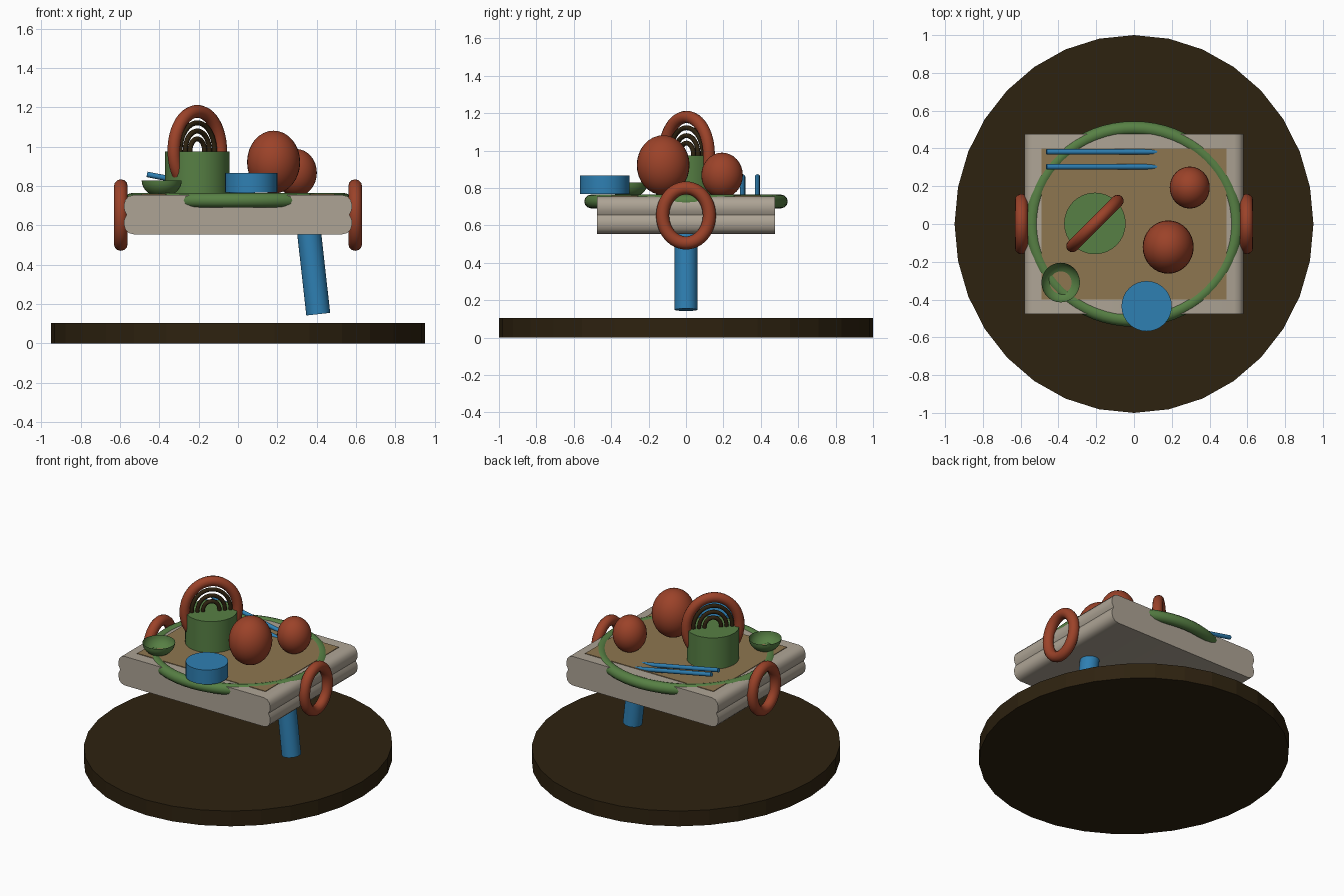
import bpy, bmesh, math
from mathutils import Matrix, Vector

if "Cube" in bpy.data.objects:
    bpy.data.objects.remove(bpy.data.objects["Cube"])


def mat(name, rgb):
    m = bpy.data.materials.new(name)
    m.diffuse_color = (*rgb, 1)
    m.use_nodes = True
    m.node_tree.nodes["Principled BSDF"].inputs["Base Color"].default_value = m.diffuse_color
    return m


DARK = mat("dark brown", (0.027, 0.016, 0.005))
CREAM = mat("warm grey", (0.42, 0.37, 0.30))
TAN = mat("tan", (0.27, 0.18, 0.08))
GREEN = mat("green", (0.095, 0.215, 0.058))
RED = mat("rust red", (0.33, 0.055, 0.022))
BLUE = mat("blue", (0.028, 0.215, 0.45))


def finish(name, material, smooth=True):
    o = bpy.context.object
    o.name = name
    o.data.materials.append(material)
    if smooth:
        bpy.ops.object.shade_smooth_by_angle(angle=math.radians(35))
    return o


def rod(name, material, a, b, r, sides=32):
    a, b = Vector(a), Vector(b)
    d = b - a
    bpy.ops.mesh.primitive_cylinder_add(vertices=sides, radius=r, depth=d.length, location=(a + b) / 2,
                                        rotation=d.to_track_quat('Z', 'Y').to_euler())
    return finish(name, material)


def ball(name, material, loc, size):
    bpy.ops.mesh.primitive_uv_sphere_add(segments=32, ring_count=16, radius=1, location=loc)
    bpy.context.object.scale = size
    return finish(name, material)


def mesh_object(name, bm, material, smooth=True):
    bmesh.ops.recalc_face_normals(bm, faces=bm.faces)
    me = bpy.data.meshes.new(name)
    bm.to_mesh(me)
    bm.free()
    o = bpy.data.objects.new(name, me)
    bpy.context.collection.objects.link(o)
    bpy.ops.object.select_all(action='DESELECT')
    bpy.context.view_layer.objects.active = o
    o.select_set(True)
    return finish(name, material, smooth)


def oval_ring(name, material, loc, ru, rv, r, rot=None, n=48, k=12):
    """Round tube of radius r along an ellipse in the local xy plane."""
    bm = bmesh.new()
    rings = []
    for i in range(n):
        t = math.tau * i / n
        c = Vector((ru * math.cos(t), rv * math.sin(t), 0))
        out = Vector((rv * math.cos(t), ru * math.sin(t), 0)).normalized()
        rings.append([bm.verts.new(c + out * r * math.cos(math.tau * j / k)
                                   + Vector((0, 0, r * math.sin(math.tau * j / k)))) for j in range(k)])
    for i in range(n):
        p, q = rings[i], rings[(i + 1) % n]
        for j in range(k):
            bm.faces.new((p[j], q[j], q[(j + 1) % k], p[(j + 1) % k]))
    bm.transform(Matrix.Translation(loc) @ (rot or Matrix.Identity(4)))
    return mesh_object(name, bm, material)


UPRIGHT = Matrix.Rotation(math.pi / 2, 4, 'X')  # local y becomes z

# round base and tilted leg
bpy.ops.mesh.primitive_cylinder_add(vertices=32, radius=1, depth=0.105, location=(0, 0, 0.0525))
bpy.context.object.scale = (0.95, 1, 1)
finish("base_disc", DARK, False)
rod("leg", BLUE, (0.408, 0, 0.149), (0.352, 0, 0.65), 0.061)

# tray body: profile with two bulges at each end, extruded along y
half = [(0.53, 0.555), (0.557, 0.562), (0.573, 0.58), (0.58, 0.605), (0.578, 0.632), (0.566, 0.655),
        (0.578, 0.678), (0.58, 0.705), (0.573, 0.73), (0.557, 0.748), (0.53, 0.755)]
profile = half + [(-x, z) for x, z in reversed(half)]
bm = bmesh.new()
face = bm.faces.new([bm.verts.new((x, -0.477, z)) for x, z in profile])
ext = bmesh.ops.extrude_face_region(bm, geom=[face])
bmesh.ops.translate(bm, vec=(0, 0.954, 0), verts=[v for v in ext["geom"] if isinstance(v, bmesh.types.BMVert)])
mesh_object("tray_body", bm, CREAM)

# tan tray surface
bpy.ops.mesh.primitive_cube_add(size=1, location=(0, 0, 0.7555))
bpy.context.object.scale = (0.98, 0.8, 0.007)
finish("tray_surface", TAN, False)

# green rim ring and side handles
oval_ring("rim_ring", GREEN, (0, 0, 0.728), 0.54, 0.507, 0.037, n=64)
for side, label in ((-1, "left"), (1, "right")):
    oval_ring(label + "_handle", RED, (side * 0.596, 0, 0.653), 0.125, 0.147, 0.035,
              Matrix.Rotation(math.pi / 2, 4, 'Z') @ UPRIGHT)

# pot with diagonal hoop and nested thin hoops
rod("pot", GREEN, (-0.207, 0.003, 0.74), (-0.207, 0.003, 0.975), 0.163)
diagonal = Matrix.Rotation(math.pi / 4, 4, 'Z') @ UPRIGHT
oval_ring("pot_hoop", RED, (-0.207, 0.003, 0.98), 0.169, 0.2, 0.033, diagonal)
for i, top in enumerate((0.142, 0.1, 0.06)):
    oval_ring("thin_hoop_%d" % (i + 1), DARK, (-0.207, 0.003, 0.98), top * 0.87, top, 0.013, diagonal)

# two balls and a low round box
ball("large_ball", RED, (0.181, -0.122, 0.922), (0.135, 0.141, 0.16))
ball("small_ball", RED, (0.295, 0.193, 0.868), (0.106, 0.111, 0.121))
rod("round_box", BLUE, (0.067, -0.435, 0.767), (0.067, -0.435, 0.867), 0.133)

# open bowl: lower half of a flattened sphere
bm = bmesh.new()
bmesh.ops.create_uvsphere(bm, u_segments=32, v_segments=16, radius=1)
bmesh.ops.delete(bm, geom=[v for v in bm.verts if v.co.z > 0.01], context='VERTS')
bm.transform(Matrix.Translation((-0.388, -0.31, 0.829)) @ Matrix.Diagonal((0.102, 0.105, 0.085, 1)))
mesh_object("bowl", bm, GREEN)

# pair of leaning sticks
for y, label in ((0.303, "front"), (0.382, "back")):
    rod(label + "_stick", BLUE, (-0.463, y, 0.86), (0.2, y, 0.73), 0.014, 16)
